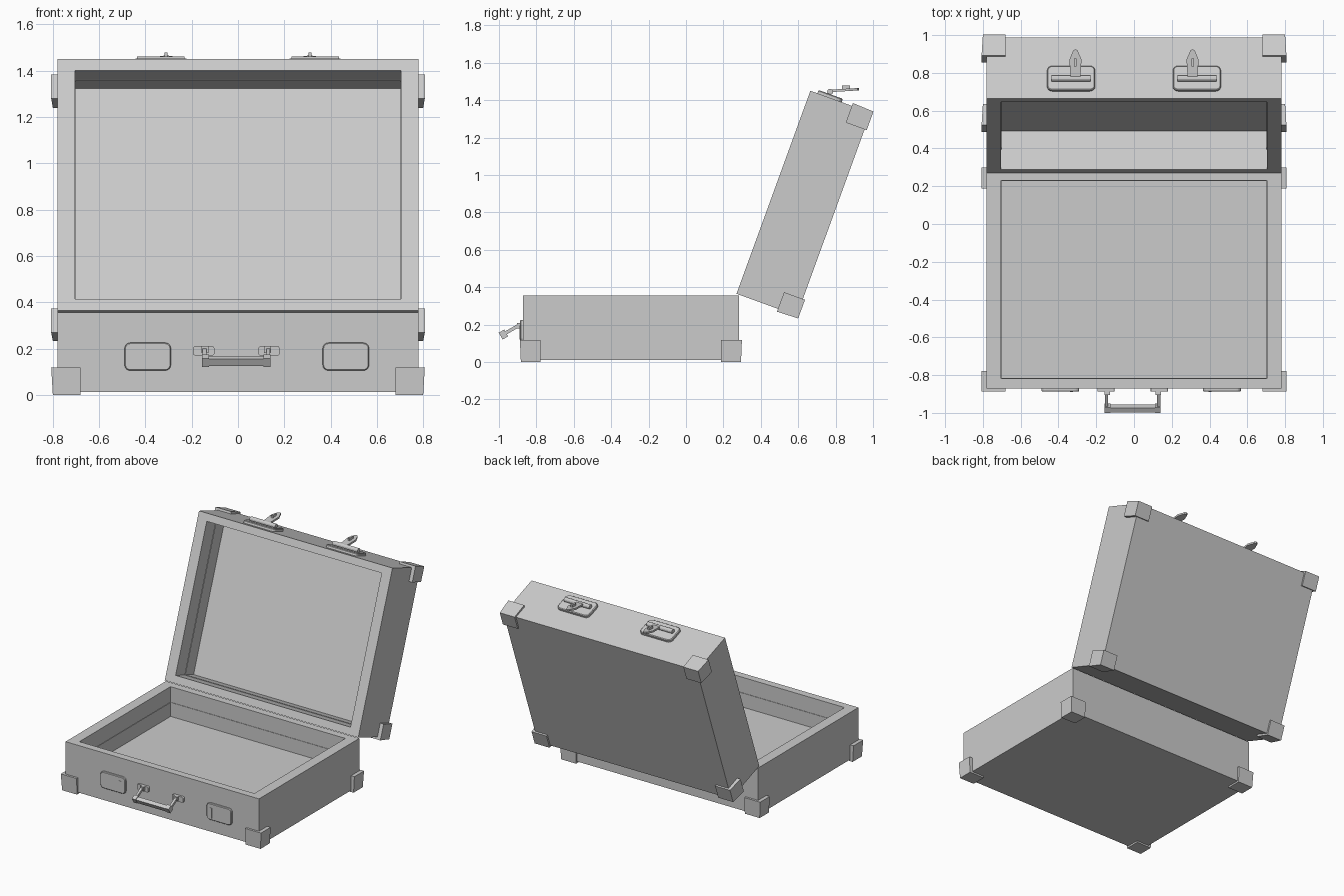
import bpy, bmesh, math
from mathutils import Matrix, Vector

cube = bpy.data.objects.get("Cube")
if cube:
    bpy.data.objects.remove(cube, do_unlink=True)

grey = bpy.data.materials.new("plain_grey")
grey.use_nodes = True
GREY = (0.6, 0.6, 0.6, 1)
grey.diffuse_color = GREY
grey.node_tree.nodes["Principled BSDF"].inputs["Base Color"].default_value = GREY

HALF_W, LENGTH, DEPTH = 0.78, 1.155, 0.343
TILT = math.radians(20)

# Each half is built with its hinge edge at the origin and its opening up
BASE = Matrix.Translation((0, 0.283, 0.355))
s, c = math.sin(TILT), math.cos(TILT)
LID = Matrix(((-1, 0, 0, 0), (0, -s, -c, 0.27), (0, -c, s, 0.365), (0, 0, 0, 1)))
WORLD = Matrix.Identity(4)


def finish(name, bm, matrix=WORLD):
    bmesh.ops.recalc_face_normals(bm, faces=bm.faces)
    mesh = bpy.data.meshes.new(name)
    bm.to_mesh(mesh)
    bm.free()
    mesh.materials.append(grey)
    obj = bpy.data.objects.new(name, mesh)
    obj.matrix_world = matrix
    bpy.context.collection.objects.link(obj)
    return obj


def box(name, size, loc, matrix=WORLD, tilt=0, rounding=0, edge=0):
    """Box, with optional rounded corners about y and a softened front rim."""
    bm = bmesh.new()
    bmesh.ops.create_cube(bm, size=1)
    bmesh.ops.scale(bm, vec=size, verts=bm.verts)
    if rounding:
        sides = [e for e in bm.edges
                 if abs(e.verts[0].co.y - e.verts[1].co.y) > size[1] / 2]
        bmesh.ops.bevel(bm, geom=sides, offset=rounding, segments=4,
                        profile=0.5, affect='EDGES')
    if edge:
        rim = [e for e in bm.edges if all(v.co.y < 0 for v in e.verts)]
        bmesh.ops.bevel(bm, geom=rim, offset=edge, segments=1, affect='EDGES')
    place = Matrix.Translation(loc) @ Matrix.Rotation(tilt, 4, 'X')
    bmesh.ops.transform(bm, matrix=place, verts=bm.verts)
    return finish(name, bm, matrix)


def loft(bm, rings):
    """Skin a list of equal point rings and close both ends."""
    rows = [[bm.verts.new(p) for p in ring] for ring in rings]
    for a, b in zip(rows, rows[1:]):
        for i in range(len(a)):
            j = (i + 1) % len(a)
            bm.faces.new((a[i], a[j], b[j], b[i]))
    bm.faces.new(rows[0])
    bm.faces.new(rows[-1])


def shell(name, matrix):
    """Open tray with thick walls and a small ledge halfway down."""
    def ring(in_x, in_y, z):
        x, y0, y1 = HALF_W - in_x, -LENGTH + in_y, -in_y
        return [(-x, y0, z), (x, y0, z), (x, y1, z), (-x, y1, z)]
    bm = bmesh.new()
    loft(bm, [ring(0, 0, -DEPTH), ring(0, 0, 0), ring(0.075, 0.053, 0),
              ring(0.075, 0.053, -0.113), ring(0.078, 0.056, -0.113),
              ring(0.078, 0.056, -0.215)])
    finish(name, bm, matrix)


def corner_caps(prefix, matrix):
    """Slightly flared protectors on the four outer corners."""
    for sx, side in ((-1, "right"), (1, "left")):
        for sy, end in ((-1, "front"), (1, "back")):
            mid = -LENGTH / 2

            def ring(flare_x, flare_y, z):
                x0, x1 = 0.68, HALF_W + flare_x
                y0, y1 = LENGTH / 2 - 0.095, LENGTH / 2 + flare_y
                pts = ((x0, y0), (x1, y0), (x1, y1), (x0, y1))
                return [(sx * x, mid + sy * y, z) for x, y in pts]
            bm = bmesh.new()
            loft(bm, [ring(0.02, 0.011, -0.355), ring(0.027, 0.016, -0.236)])
            finish(f"{prefix}_{end}_{side}_corner", bm, matrix)


for part, frame in (("base", BASE), ("lid", LID)):
    shell(part + "_shell", frame)
    corner_caps(part, frame)

# Lock plates on the base front
for side, x, slot in (("right", -0.39, 0.06), ("left", 0.466, -0.063)):
    box(side + "_lock_plate", (0.2, 0.024, 0.12), (x, -0.875, 0.165),
        rounding=0.024, edge=0.004)
    box(side + "_lock_slot", (0.016, 0.006, 0.075), (x + slot, -0.887, 0.157))

# Carrying handle
HX, SWING = -0.007, math.radians(30)
for sx, side in ((-1, "right"), (1, "left")):
    x = HX + sx * 0.141
    box(side + "_handle_mount", (0.092, 0.024, 0.04), (x, -0.876, 0.19),
        rounding=0.01)
    box(side + "_handle_lug", (0.03, 0.025, 0.03), (HX + sx * 0.135, -0.892, 0.195))
    box(side + "_handle_arm", (0.016, 0.105, 0.018),
        (HX + sx * 0.138, -0.935, 0.172), tilt=SWING)
    box(side + "_handle_end", (0.03, 0.034, 0.042),
        (HX + sx * 0.133, -0.976, 0.147), tilt=SWING)
box("handle_grip", (0.25, 0.028, 0.034), (HX, -0.977, 0.146), tilt=SWING)

# Hasps on the lid edge
for sx, side in ((-1, "right"), (1, "left")):
    # Plate and hinge bar follow the lid
    box(side + "_hasp_plate", (0.255, 0.03, 0.138),
        (-sx * 0.333, -LENGTH - 0.004, -0.109), LID, rounding=0.028, edge=0.005)
    bm = bmesh.new()
    bmesh.ops.create_cone(bm, cap_ends=True, segments=12, radius1=0.016,
                          radius2=0.016, depth=0.205)
    turn = Matrix.Translation((-sx * 0.333, -1.186, -0.101)) @ Matrix.Rotation(math.pi / 2, 4, 'Y')
    bmesh.ops.transform(bm, matrix=turn, verts=bm.verts)
    finish(side + "_hasp_bar", bm, LID)

    # Pointed tongue with an upright tab
    outline = [(-0.026, 0.77), (0.026, 0.77), (0.032, 0.87),
               (0.012, 0.918), (0, 0.925), (-0.012, 0.918), (-0.032, 0.87)]
    bm = bmesh.new()
    loft(bm, [[(sx * 0.31 + x, y, z + (y - 0.77) * 0.06) for x, y in outline]
              for z in (1.443, 1.456)])
    finish(side + "_hasp_tongue", bm)
    box(side + "_hasp_tab", (0.013, 0.042, 0.024), (sx * 0.31, 0.855, 1.466))
